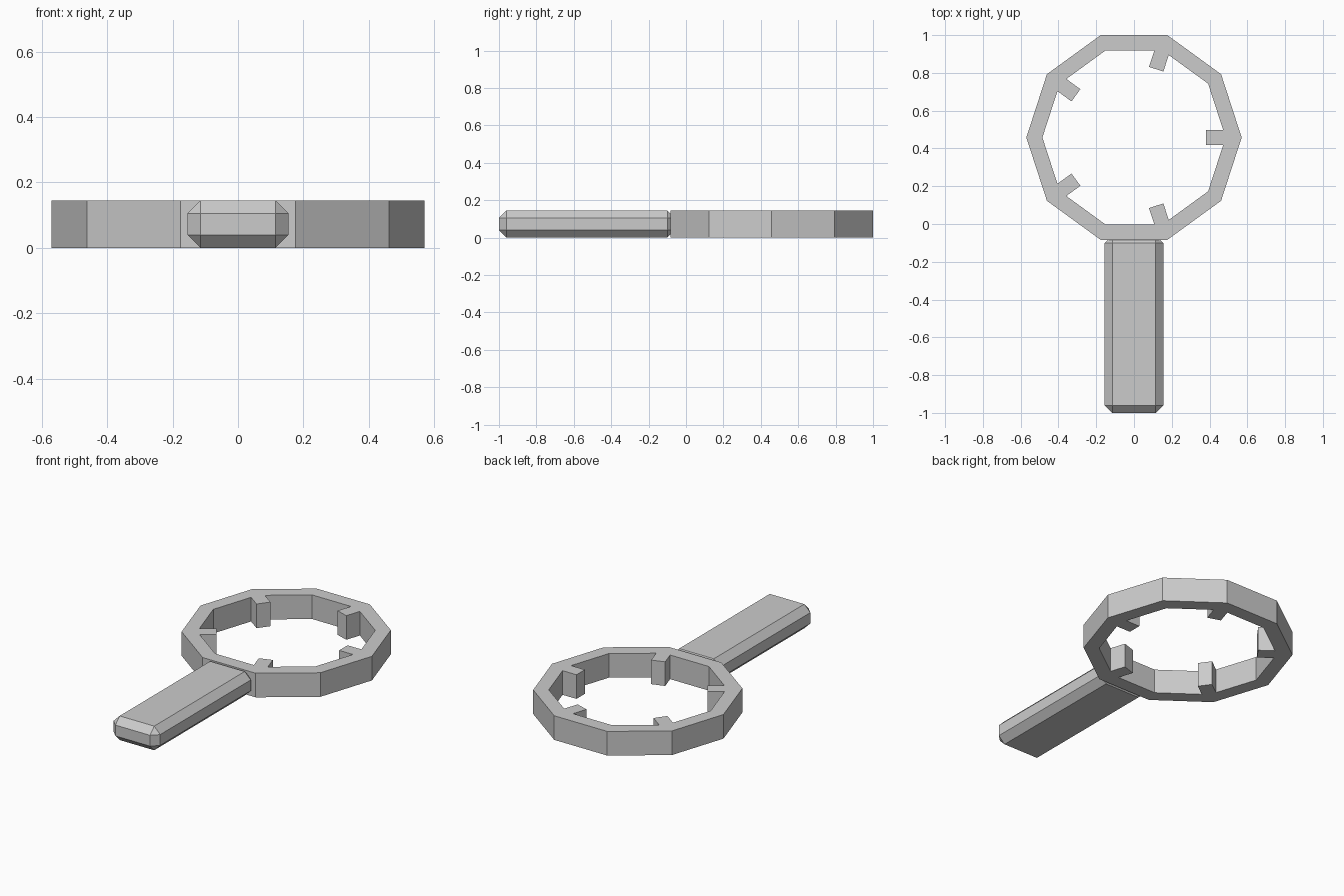
import bpy, bmesh, math
from mathutils import Matrix, Vector

if "Cube" in bpy.data.objects:
    bpy.data.objects.remove(bpy.data.objects["Cube"])

HEIGHT = 0.145
RING_Y = 0.458
OUTER, INNER = 0.57, 0.485      # decagon corner radii
TIP, HALF_TOOTH = 0.38, 0.04    # tooth reach and half width

grey = bpy.data.materials.new("plain grey")
grey.diffuse_color = (0.6, 0.6, 0.6, 1)
grey.use_nodes = True
grey.node_tree.nodes["Principled BSDF"].inputs["Base Color"].default_value = (0.6, 0.6, 0.6, 1)


def add_object(name, bm):
    bmesh.ops.recalc_face_normals(bm, faces=bm.faces[:])
    mesh = bpy.data.meshes.new(name)
    bm.to_mesh(mesh)
    bm.free()
    mesh.materials.append(grey)
    obj = bpy.data.objects.new(name, mesh)
    bpy.context.collection.objects.link(obj)
    return obj


# Ten-sided ring with five inward teeth, one on every other corner
step = math.tau / 10
wall_x = INNER - HALF_TOOTH * math.tan(step / 2)
half_sector = [
    (OUTER, 0),
    (OUTER * math.cos(step), OUTER * math.sin(step)),
    (INNER * math.cos(step), INNER * math.sin(step)),
    (wall_x, HALF_TOOTH),
    (TIP, HALF_TOOTH),
    (TIP, 0),
]
bm = bmesh.new()
for tooth in range(5):
    turn = Matrix.Rotation(tooth * 2 * step, 3, "Z")
    for side in (1, -1):
        points = [turn @ Vector((x, side * y, 0)) for x, y in half_sector]
        bm.faces.new([bm.verts.new(p) for p in points[::side]])
bmesh.ops.remove_doubles(bm, verts=bm.verts[:], dist=0.0001)
top = bmesh.ops.extrude_face_region(bm, geom=bm.faces[:], use_keep_orig=True)
bmesh.ops.translate(bm, vec=(0, 0, HEIGHT),
                    verts=[v for v in top["geom"] if isinstance(v, bmesh.types.BMVert)])
ring = add_object("toothed_ring", bm)
ring.location.y = RING_Y

# Chamfered bar handle, its back end sunk into the ring
front, back, width = -1.0, -0.06, 0.31
bm = bmesh.new()
bmesh.ops.create_cube(bm, size=1)
bmesh.ops.scale(bm, vec=(width, back - front, HEIGHT), verts=bm.verts[:])
bmesh.ops.bevel(bm, geom=bm.edges[:], offset=0.04, segments=1,
                affect="EDGES", profile=0.5)
handle = add_object("handle", bm)
handle.location = (0, (front + back) / 2, HEIGHT / 2)
